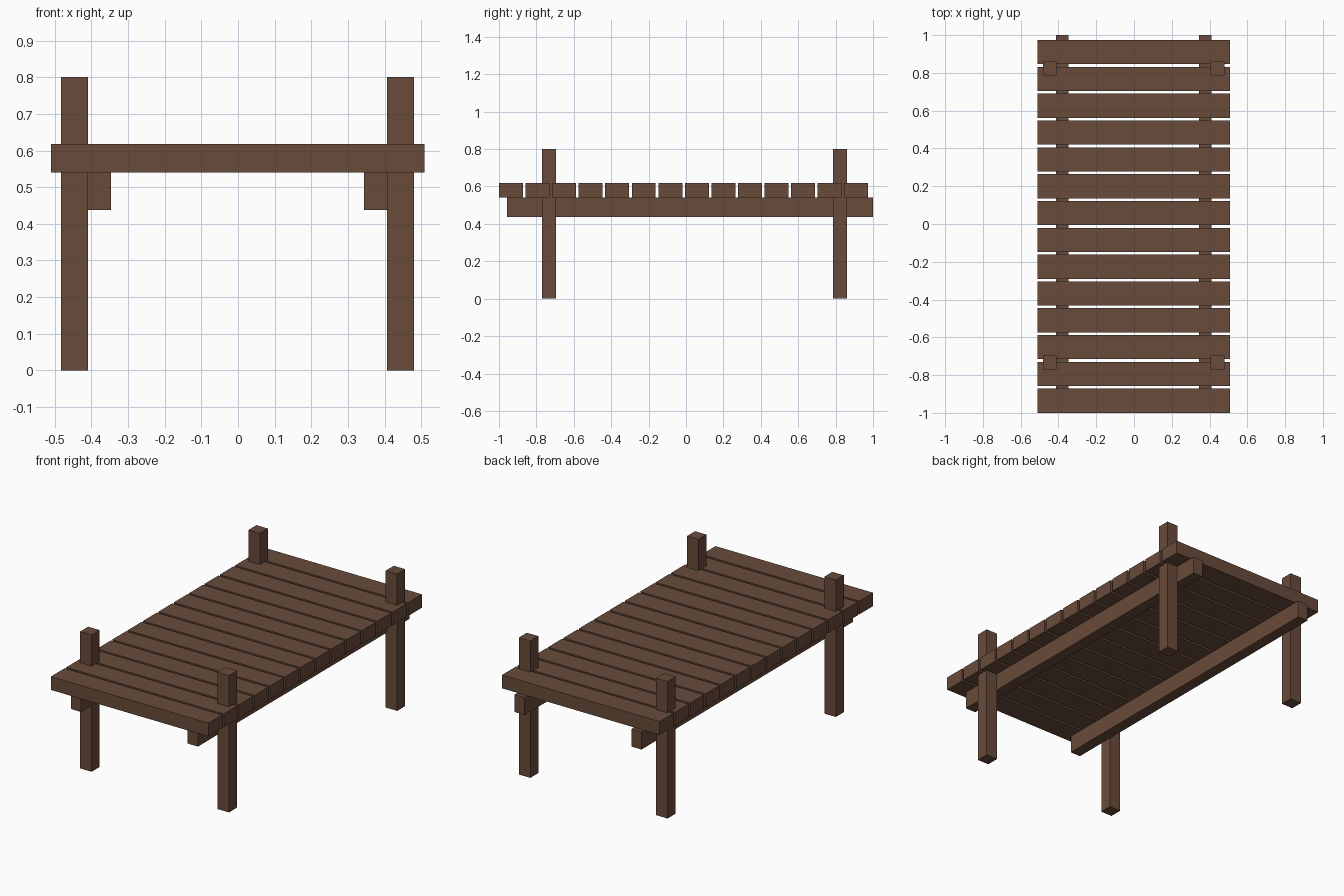
import bpy

if "Cube" in bpy.data.objects:
    bpy.data.objects.remove(bpy.data.objects["Cube"])

wood = bpy.data.materials.new("dark brown wood")
wood.diffuse_color = (0.14, 0.07, 0.043, 1)
wood.use_nodes = True
wood.node_tree.nodes["Principled BSDF"].inputs["Base Color"].default_value = wood.diffuse_color


def box(name, x, y, z):
    """Box spanning the given (min, max) ranges."""
    bpy.ops.mesh.primitive_cube_add(size=1)
    o = bpy.context.object
    o.name = name
    for v in o.data.vertices:
        v.co = [r[0] if c < 0 else r[1] for c, r in zip(v.co, (x, y, z))]
    o.data.materials.append(wood)
    return o


# Deck planks with narrow gaps
PLANKS, WIDTH = 14, 0.128
pitch = (0.974 - WIDTH + 1.0) / (PLANKS - 1)
for i in range(PLANKS):
    y0 = -1.0 + i * pitch
    box("deck_plank", (-0.511, 0.509), (y0, y0 + WIDTH), (0.54, 0.618))

# Long support beams under the deck
for name, x in (("left_beam", (-0.412, -0.346)), ("right_beam", (0.344, 0.410))):
    box(name, x, (-0.956, 1.0), (0.438, 0.54))

# Corner posts passing through the deck
for side, x in (("left", (-0.483, -0.409)), ("right", (0.406, 0.480))):
    for end, y in (("front", (-0.769, -0.695)), ("back", (0.786, 0.860))):
        box(end + "_" + side + "_post", x, y, (0.0, 0.801))
